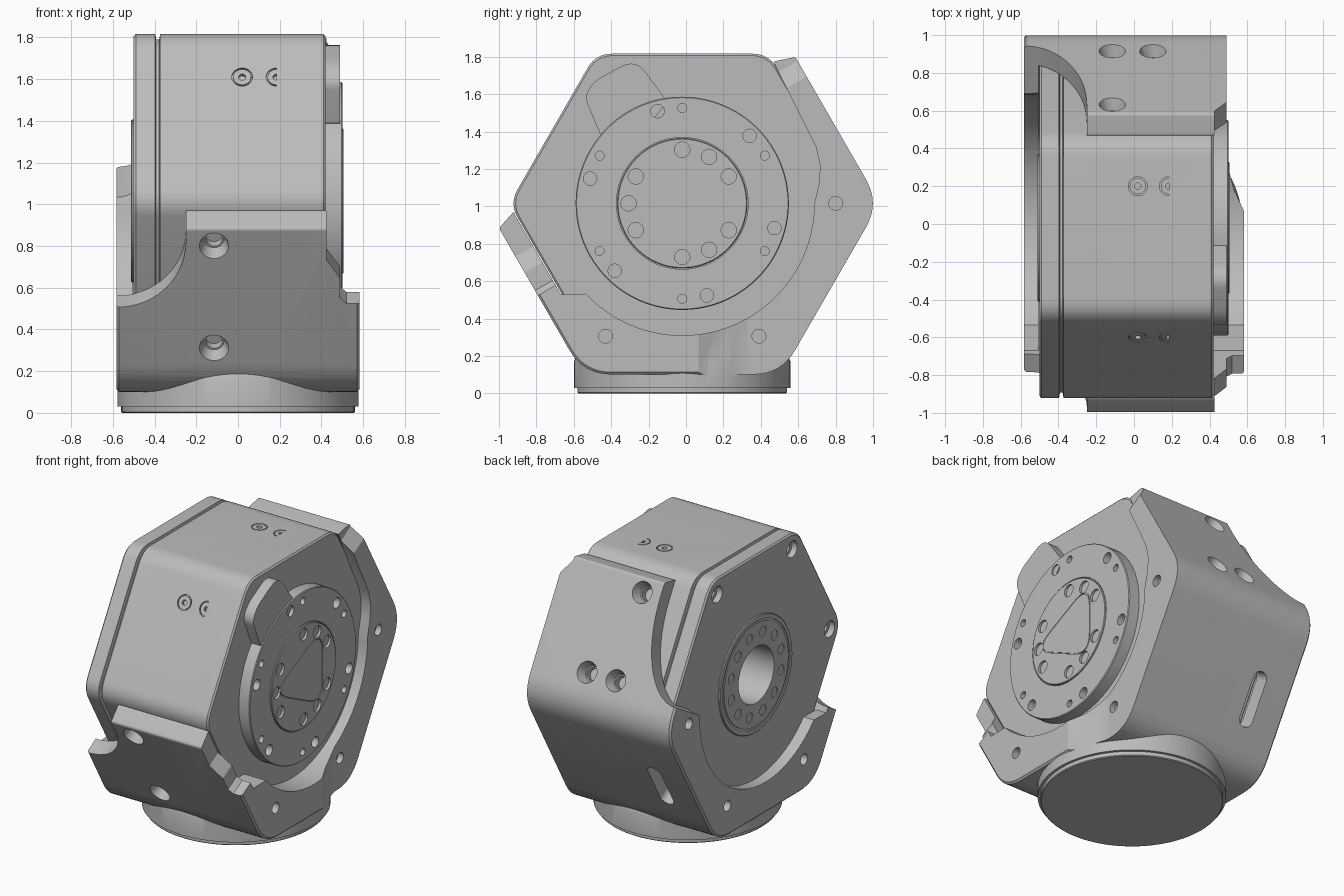
import bpy, bmesh, math
from mathutils import Matrix, Vector

if "Cube" in bpy.data.objects:
    bpy.data.objects.remove(bpy.data.objects["Cube"])

grey = bpy.data.materials.new("machined grey")
grey.use_nodes = True
grey.diffuse_color = (0.5, 0.5, 0.5, 1)
grey.node_tree.nodes["Principled BSDF"].inputs["Base Color"].default_value = (0.5, 0.5, 0.5, 1)

CY, CZ = -0.02, 1.016          # drive axis
BODY, INNER, OUTER = 0.8, 0.805, 0.915   # hexagon apothems


# ---------- frames: local (u, v, w) to world ----------
def frame(u, v, w, origin):
    m = Matrix((u, v, w)).transposed().to_4x4()
    m.translation = origin
    return m


SIDE = frame((0, 1, 0), (0, 0, 1), (1, 0, 0), (0, CY, CZ))
GROUND = frame((1, 0, 0), (0, 1, 0), (0, 0, 1), (0, CY, 0))


def axes(deg):
    a = math.radians(deg)
    sign = 1 if math.cos(a) >= 0 else -1
    return Vector((math.cos(a), math.sin(a))), Vector((-math.sin(a), math.cos(a))) * sign


def face_frame(deg):
    n, v = axes(deg)
    return frame((1, 0, 0), (0, *v), (0, *n), (0, CY, CZ))


def on_face(deg, n, s):
    normal, along = axes(deg)
    return tuple(normal * n + along * s)


# ---------- profiles ----------
def arc(rx, ry, a0, a1, n, c=(0, 0)):
    angles = [math.radians(a0 + (a1 - a0) * i / n) for i in range(n + 1)]
    return [(c[0] + rx * math.cos(a), c[1] + ry * math.sin(a)) for a in angles]


def circle(r, c=(0, 0), n=32):
    return arc(r, r, 0, 360, n, c)[:-1]


def polar(r, deg):
    return r * math.cos(math.radians(deg)), r * math.sin(math.radians(deg))


def rounded(pts, t, steps=8):
    """Round each corner; t is the tangent length (one value or a list)."""
    ts = t if isinstance(t, list) else [t] * len(pts)
    out = []
    for i, p in enumerate(pts):
        p, a, b = Vector(p), Vector(pts[i - 1]), Vector(pts[(i + 1) % len(pts)])
        if not ts[i]:
            out.append(tuple(p))
            continue
        a, b = p + (a - p).normalized() * ts[i], p + (b - p).normalized() * ts[i]
        for k in range(steps + 1):
            f = k / steps
            out.append(tuple(a * (1 - f) ** 2 + p * 2 * f * (1 - f) + b * f * f))
    return out


def hexagon(apothem, t=0.087):
    return rounded([polar(apothem / math.cos(math.pi / 6), a) for a in range(0, 360, 60)], t)


# ---------- solids ----------
def loft(m, rings, bm=None):
    """Skin a stack of (profile, height) rings and cap both ends."""
    bm = bm or bmesh.new()
    rows = [[bm.verts.new(m @ Vector((u, v, w))) for u, v in prof] for prof, w in rings]
    n = len(rows[0])
    for a, b in zip(rows, rows[1:]):
        for i in range(n):
            bm.faces.new((a[i], a[(i + 1) % n], b[(i + 1) % n], b[i]))
    bm.faces.new(rows[0])
    bm.faces.new(rows[-1])
    return bm


def prism(m, prof, lo, hi, bm=None):
    return loft(m, [(prof, lo), (prof, hi)], bm)


def turned(m, rings, c=(0, 0), bm=None, n=32):
    return loft(m, [(circle(r, c, n), w) for r, w in rings], bm)


def make(name, bm):
    bmesh.ops.recalc_face_normals(bm, faces=bm.faces[:])
    mesh = bpy.data.meshes.new(name)
    bm.to_mesh(mesh)
    bm.free()
    mesh.materials.append(grey)
    ob = bpy.data.objects.new(name, mesh)
    bpy.context.collection.objects.link(ob)
    return ob


def combine(ob, bm, operation="DIFFERENCE"):
    tool = make("cutter", bm)
    mod = ob.modifiers.new("cut", "BOOLEAN")
    mod.operation, mod.solver, mod.object = operation, "EXACT", tool
    bpy.context.view_layer.objects.active = ob
    bpy.ops.object.modifier_apply(modifier=mod.name)
    bpy.data.objects.remove(tool)


def holes(m, spots, r, lo, hi, bm=None):
    bm = bm or bmesh.new()
    for c in spots:
        prism(m, circle(r, c, 20), lo, hi, bm)
    return bm


# ---------- hexagonal housing with end plate and seam ----------
body = make("housing", loft(SIDE, [(hexagon(a), x) for a, x in (
    (BODY - .01, -.50), (BODY, -.49), (BODY, -.397), (BODY - .025, -.392),
    (BODY - .025, -.378), (BODY, -.373), (BODY, .41), (BODY - .01, .42))]))
combine(body, prism(SIDE, circle(.19, n=48), -.7, -.1))
corner_cuts = bmesh.new()
for a in (60, 120, 180, 240):
    turned(SIDE, [(.055, -.55), (.055, -.46), (.03, -.46), (.03, -.42)], polar(.8, a), corner_cuts)
combine(body, corner_cuts)

# seal screws, engraved on the top and upper front faces
grooves = bmesh.new()
for deg in (90, 150):
    m = face_frame(deg)
    v = -.22 if deg == 90 else .224
    prism(m, circle(.017, (.02, v), 16), BODY - .02, BODY + .02, grooves)
    for x, a0, a1 in ((.02, 0, 359.9), (.185, 90, 270)):
        ring = arc(.05, .05, a0, a1, 32, (x, v)) + arc(.043, .043, a1, a0, 32, (x, v))
        prism(m, ring, BODY - .01, BODY + .02, grooves)
    prism(m, arc(.017, .017, 90, 270, 12, (.185, v)), BODY - .02, BODY + .02, grooves)
combine(body, grooves)

# ---------- output flange (+x) ----------
flange = make("output_flange", turned(SIDE, [(.57, .415), (.57, .495), (.565, .5)], n=96))
combine(flange, turned(SIDE, [(.352, .49), (.352, .6)], n=64))
sixths = range(0, 360, 60)
cuts = holes(SIDE, [polar(.51, 45 + a) for a in sixths], .036, .45, .6)
holes(SIDE, [polar(.51, 30 + a) for a in sixths], .024, .45, .6, cuts)
combine(flange, cuts)

hub = make("output_hub", turned(SIDE, [(.347, .45), (.347, .502), (.343, .506)], n=64))
bolts = [polar(.287, a) for a in (90, 60, 30, -30, -60, -90, -150, 180, 150)]
combine(hub, holes(SIDE, bolts, .041, .48, .6))
tri = [polar(.33, a) for a in (52, 180, 308)]
combine(hub, prism(SIDE, rounded(tri, .17), .5, .6))
make("hub_cover", prism(SIDE, rounded([(u * .97, v * .97) for u, v in tri], .165), .48, .506))

# connector boss beside the flange
boss = [(-.545, 1.59), (-.49, 1.67), (-.27, 1.79), (-.1, 1.56), (-.3, 1.3), (-.46, 1.39)]
boss = rounded([(y - CY, z - CZ) for y, z in boss], [.05, .05, .09, .03, 0, 0])
make("connector_boss", prism(SIDE, boss, .415, .49))

# ---------- hollow bearing ring (-x) ----------
ring = make("bearing_ring", turned(SIDE, [(.385, -.512), (.39, -.507), (.39, -.48)], n=64))
combine(ring, turned(SIDE, [(.36, -.6), (.36, -.507)], n=64))
inner = make("bearing_hub", turned(SIDE, [(.345, -.512), (.345, -.46)], n=64))
for part in (ring, inner):
    combine(part, prism(SIDE, circle(.19, n=48), -.7, -.1))
for part in (body, inner):
    combine(part, holes(SIDE, [polar(.275, 15 + a) for a in range(0, 360, 30)], .034, -.6, -.47))

# ---------- wrap-around bracket ----------
corner = OUTER / math.cos(math.pi / 6)
outline = [on_face(210, OUTER, .375), polar(corner, 240), polar(corner, 300), polar(corner, 0),
           on_face(30, OUTER, .375), on_face(30, .81, .41), on_face(210, .81, .41)]
outline = rounded(outline, [.015, .15, .15, .15, .015, .01, .01])
bracket = make("bracket", prism(SIDE, outline, -.583, .583))
bev = bracket.modifiers.new("edge", "BEVEL")
bev.width, bev.segments, bev.limit_method, bev.angle_limit = .012, 1, "ANGLE", math.radians(60)
bpy.context.view_layer.objects.active = bracket
bpy.ops.object.modifier_apply(modifier=bev.name)

# thinner rear cheek, round neck, hollow for the housing
combine(bracket, prism(GROUND, [(.49, 1.3), (.49, .35), (.53, .2), (.6, .05), (.8, .05), (.8, 1.3)], -1, 3))
neck = [(.578, .03), (.578, .17), (.56, .22), (.5, .33)]
combine(bracket, turned(GROUND, neck, n=96), "UNION")
combine(bracket, prism(SIDE, hexagon(INNER), -.505, .42))

# open both cheeks around the drive
opening = arc(.706, .706, 223.2, 360, 40) + [
    (.73, .1), (.738, .2), (.715, .3), (.5, .73), on_face(30, .81, .45), (.3, 1.2), (-.3, 1.2),
    on_face(210, INNER, .45), on_face(210, INNER, -.097)]
for lo, hi in ((.419, .8), (-.8, -.504)):
    combine(bracket, prism(SIDE, opening, lo, hi))

# shaped edges of the front and rear tongues
FRONT, REAR, LOWER = face_frame(210), face_frame(30), face_frame(-30)
for m, top, ry, lo in ((FRONT, .3, .36, .78), (REAR, .28, .62, .6)):
    sweep = [(-.25, .7)] + arc(.33, ry, 0, -90, 20, (-.58, top)) + [(-.8, top - ry), (-.8, .7)]
    combine(bracket, prism(m, sweep, lo, 1.2))
step = [(.425, .7), (.425, .2), (.49, .1), (.49, -.01), (.52, -.04), (.8, -.04), (.8, .7)]
combine(bracket, prism(FRONT, step, .78, 1.2))
combine(bracket, prism(REAR, [(.425, .7), (.425, .35), (.5, .24), (.8, .24), (.8, .7)], .6, 1.2))

# countersunk mounting holes, cheek holes and cable slot
sinks = bmesh.new()
for m in (FRONT, REAR):
    for x in (-.115, .1):
        for s in (-.285, .28):
            turned(m, [(.04, .78), (.04, .85), (.048, .85), (.07, OUTER), (.07, .95)], (x, s), sinks)
combine(bracket, sinks)
combine(bracket, holes(SIDE, [polar(.82, a) for a in (0, -60, -120)], .037, .45, .8))
combine(bracket, holes(SIDE, [polar(.82, a) for a in (0, -60, -120)], .037, -.8, -.53))
slot = arc(.05, .05, 0, 180, 12, (-.33, .07)) + arc(.05, .05, 180, 360, 12, (-.33, -.19))
combine(bracket, prism(LOWER, slot, .78, 1.1))

# ---------- base disc ----------
make("base_disc", turned(GROUND, [(.555, 0), (.56, .005), (.56, .035)], n=96))

for ob in bpy.context.collection.objects:
    if ob.type == "MESH" and grey.name in ob.data.materials:
        bpy.ops.object.select_all(action="DESELECT")
        ob.select_set(True)
        bpy.context.view_layer.objects.active = ob
        bpy.ops.object.shade_smooth_by_angle(angle=math.radians(25))
